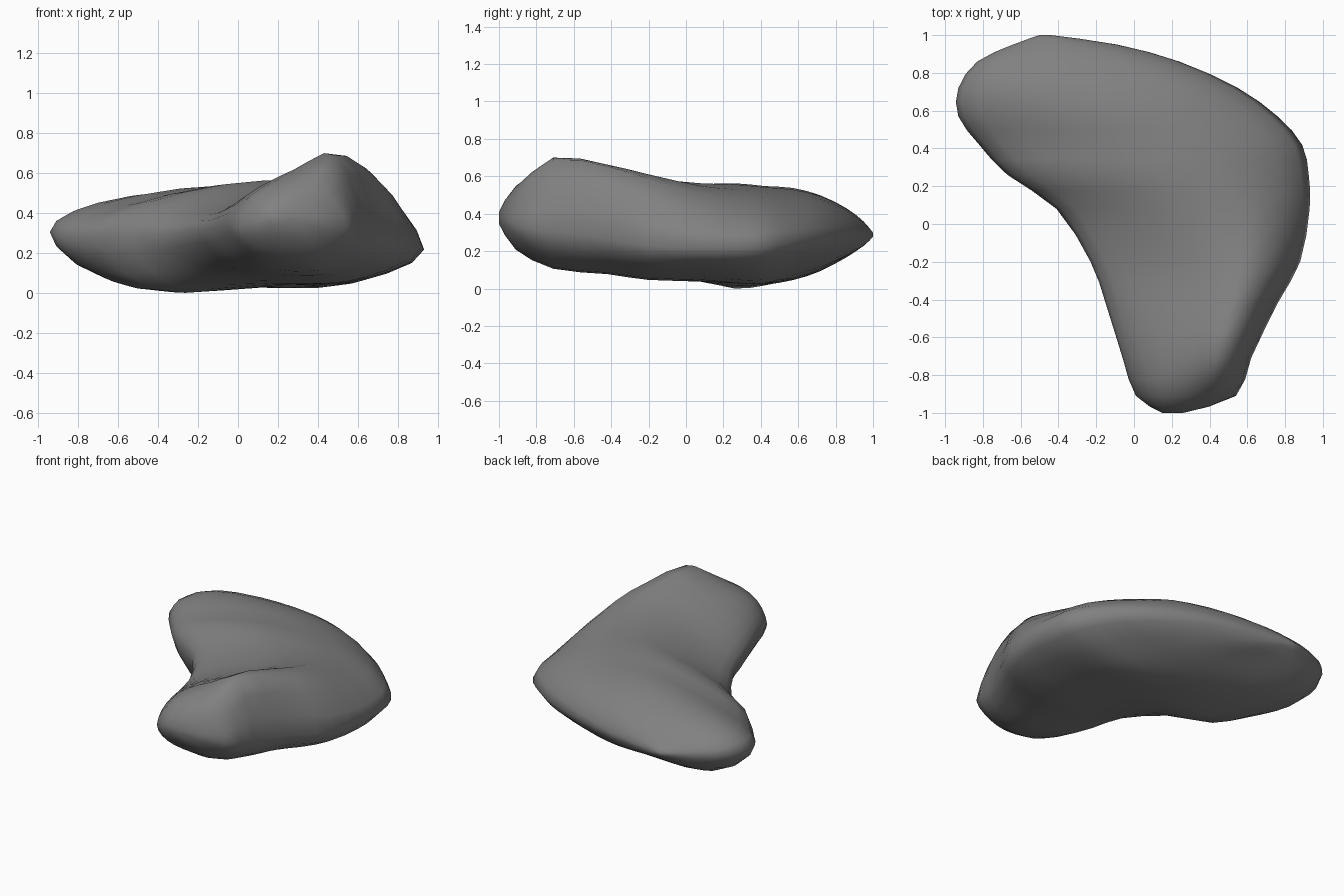
import bpy
import bmesh
from mathutils import Vector

if "Cube" in bpy.data.objects:
    bpy.data.objects.remove(bpy.data.objects["Cube"])

# Cross-sections from front to back:
# y, left x, right x, left z, three top heights, right z, three underside heights
SECTIONS = [
    (-1.0, .15, .26, .38, .40, .41, .40, .38, .35, .35, .35),
    (-.91, .01, .54, .33, .48, .55, .50, .34, .24, .21, .24),
    (-.71, -.06, .62, .35, .49, .62, .69, .31, .14, .11, .17),
    (-.42, -.15, .76, .32, .45, .575, .655, .27, .11, .08, .13),
    (-.20, -.23, .88, .32, .43, .56, .59, .23, .08, .05, .12),
    (.08, -.41, .93, .29, .44, .56, .51, .22, .07, .04, .07),
    (.26, -.67, .925, .29, .46, .565, .485, .22, .05, .03, .02),
    (.42, -.82, .89, .28, .44, .55, .47, .23, .05, .03, .04),
    (.57, -.93, .76, .30, .45, .54, .46, .25, .10, .05, .08),
    (.72, -.93, .55, .31, .45, .50, .45, .27, .14, .10, .12),
    (.86, -.83, .24, .31, .40, .43, .40, .29, .19, .18, .18),
    (.95, -.64, -.09, .30, .34, .36, .34, .29, .24, .23, .24),
    (1.0, -.50, -.44, .29, .30, .30, .30, .29, .28, .28, .28),
]
ACROSS = (0, .15, .5, .82, 1, .78, .5, .15)


def spline(a, b, c, d, t):
    """Catmull-Rom point between b and c."""
    return 0.5 * (2 * b + (c - a) * t + (2 * a - 5 * b + 4 * c - d) * t * t
                  + (3 * b - a - 3 * c + d) * t ** 3)


def refine_loop(pts, steps):
    n = len(pts)
    return [spline(pts[i - 1], pts[i], pts[(i + 1) % n], pts[(i + 2) % n], s / steps)
            for i in range(n) for s in range(steps)]


def refine_rows(rows, steps):
    last = len(rows) - 1
    out = []
    for i in range(last):
        picks = [rows[max(i - 1, 0)], rows[i], rows[i + 1], rows[min(i + 2, last)]]
        for s in range(steps):
            out.append([spline(*q, s / steps) for q in zip(*picks)])
    return out + [rows[-1]]


# Rounded rings for every cross-section
rings = []
for y, left, right, *heights in SECTIONS:
    ring = [Vector((left + (right - left) * f, y, z)) for f, z in zip(ACROSS, heights)]
    rings.append(refine_loop(ring, 3))
rings = refine_rows(rings, 2)

# Skin the bent boulder and close both ends
bm = bmesh.new()
loops = [[bm.verts.new(p) for p in ring] for ring in rings]
for a, b in zip(loops, loops[1:]):
    for i in range(len(a)):
        j = (i + 1) % len(a)
        bm.faces.new((a[i], a[j], b[j], b[i]))
bm.faces.new(loops[0])
bm.faces.new(loops[-1])
bmesh.ops.recalc_face_normals(bm, faces=bm.faces)

# Rest it on the ground
low = min(v.co.z for v in bm.verts)
bmesh.ops.translate(bm, verts=bm.verts, vec=(0, 0, -low))

mesh = bpy.data.meshes.new("boulder")
bm.to_mesh(mesh)
bm.free()
rock = bpy.data.objects.new("boulder", mesh)
bpy.context.collection.objects.link(rock)
mesh.shade_smooth()

# Dark grey stone
stone = bpy.data.materials.new("stone")
stone.diffuse_color = (0.22, 0.22, 0.22, 1)
stone.use_nodes = True
stone.node_tree.nodes["Principled BSDF"].inputs["Base Color"].default_value = stone.diffuse_color
mesh.materials.append(stone)
